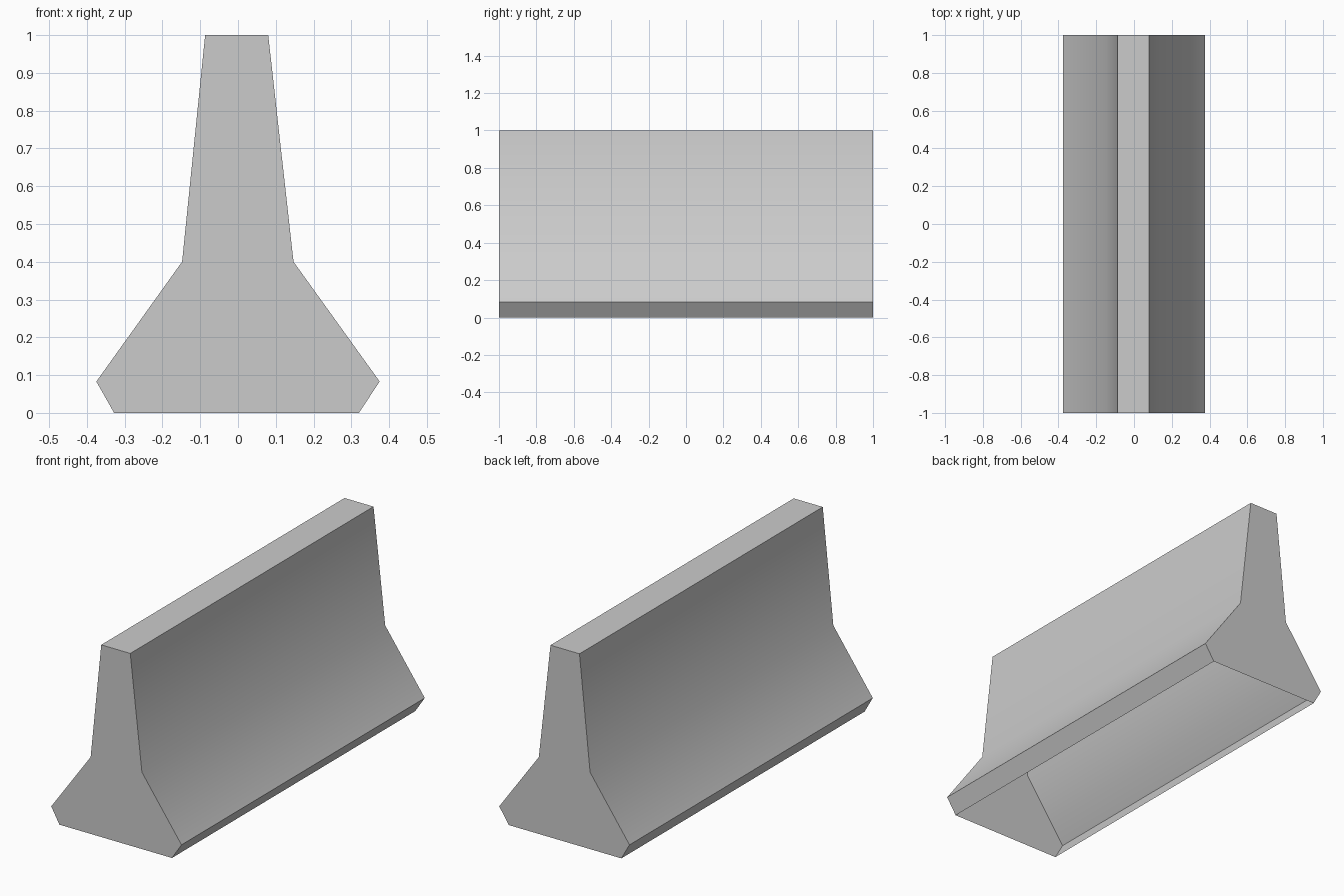
import bpy
import bmesh
import math

cube = bpy.data.objects.get("Cube")
if cube:
    bpy.data.objects.remove(cube, do_unlink=True)

# Plain concrete
concrete = bpy.data.materials.new("concrete_grey")
concrete.use_nodes = True
colour = (0.6, 0.6, 0.6, 1)
concrete.diffuse_color = colour
concrete.node_tree.nodes["Principled BSDF"].inputs["Base Color"].default_value = colour

# Cross-section: foot, flare, knee and top on each side
profile = [(-0.328, 0), (-0.375, 0.083), (-0.148, 0.4), (-0.087, 1),
           (0.08, 1), (0.147, 0.4), (0.375, 0.083), (0.32, 0)]
HALF_LENGTH = 1

# Hollow shell: extrude the section along y, then drop the underside
bm = bmesh.new()
front = bm.faces.new([bm.verts.new((x, -HALF_LENGTH, z)) for x, z in profile])
extruded = bmesh.ops.extrude_face_region(bm, geom=[front], use_keep_orig=True)["geom"]
bmesh.ops.translate(bm, vec=(0, 2 * HALF_LENGTH, 0),
                    verts=[v for v in extruded if isinstance(v, bmesh.types.BMVert)])
bmesh.ops.recalc_face_normals(bm, faces=bm.faces)
underside = [f for f in bm.faces if all(v.co.z < 0.001 for v in f.verts)]
bmesh.ops.delete(bm, geom=underside, context='FACES_ONLY')

mesh = bpy.data.meshes.new("barrier_shell")
bm.to_mesh(mesh)
bm.free()
mesh.materials.append(concrete)
barrier = bpy.data.objects.new("barrier_shell", mesh)
bpy.context.collection.objects.link(barrier)

# Soft knee, crisp edges elsewhere
bpy.context.view_layer.objects.active = barrier
barrier.select_set(True)
bpy.ops.object.shade_smooth_by_angle(angle=math.radians(40))
